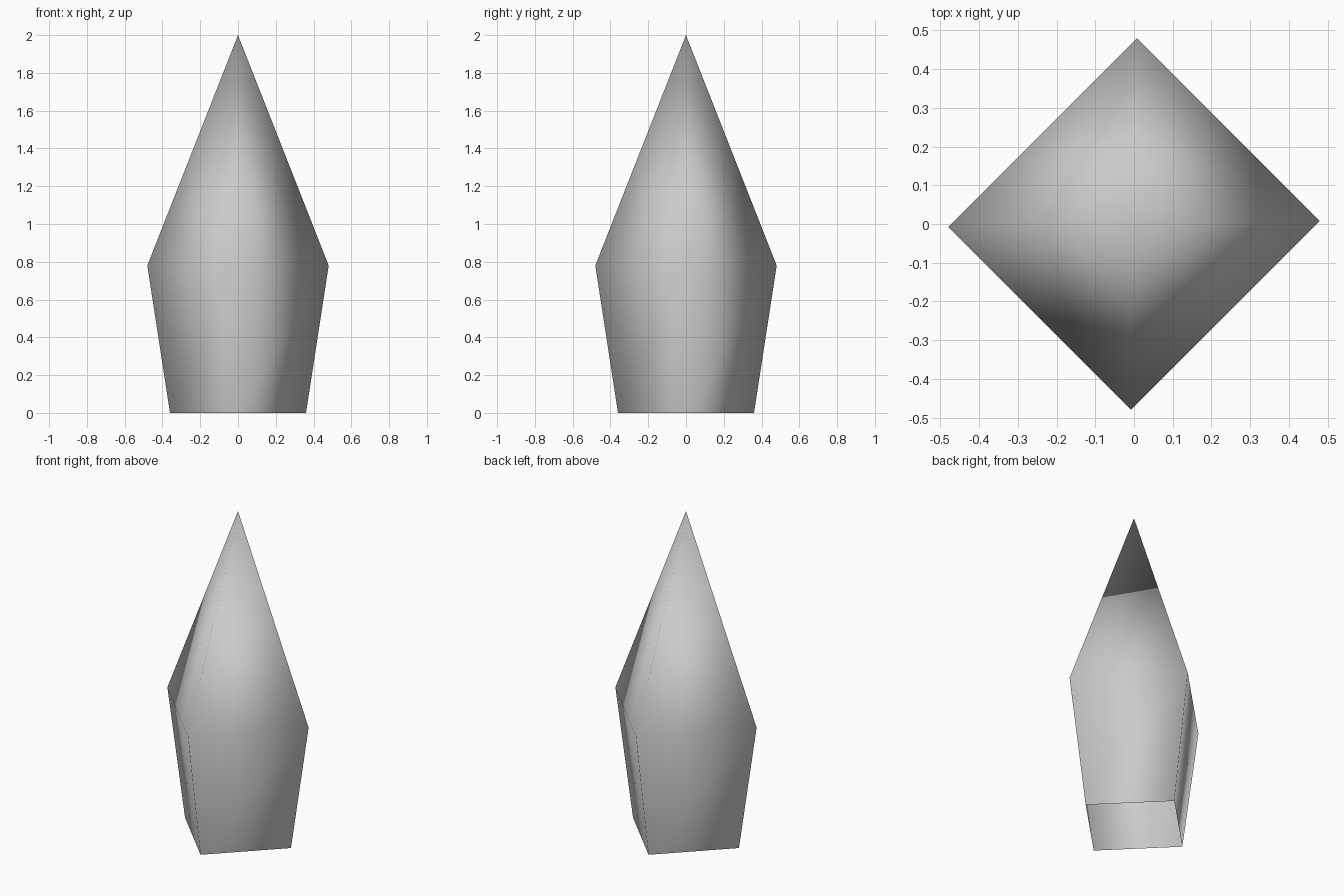
import bpy, bmesh, math
from mathutils import Matrix

cube = bpy.data.objects.get("Cube")
if cube:
    bpy.data.objects.remove(cube, do_unlink=True)

# Plain grey surface
grey = bpy.data.materials.new("plain_grey")
grey.use_nodes = True
colour = (0.6, 0.6, 0.6, 1)
grey.diffuse_color = colour
grey.node_tree.nodes["Principled BSDF"].inputs["Base Color"].default_value = colour

HALF_X, HALF_Y = 0.345, 0.334          # half widths at the shoulder
SHOULDER_Z, TIP_Z, FOOT_SCALE = 0.78, 2.0, 0.75

bm = bmesh.new()


def ring(scale, z):
    """Four corners of a level rectangle."""
    return [bm.verts.new((sx * HALF_X * scale, sy * HALF_Y * scale, z))
            for sx, sy in ((1, 1), (-1, 1), (-1, -1), (1, -1))]


# Four-sided spike: open foot, wide shoulder, single tip
foot = ring(FOOT_SCALE, 0)
shoulder = ring(1, SHOULDER_Z)
tip = bm.verts.new((0, 0, TIP_Z))
for i in range(4):
    j = (i + 1) % 4
    bm.faces.new((foot[i], foot[j], shoulder[j], shoulder[i]))
    bm.faces.new((shoulder[i], shoulder[j], tip))

# Turn the corners onto the axes and shade smooth across every edge
bm.transform(Matrix.Rotation(math.radians(45), 4, "Z"))
for face in bm.faces:
    face.smooth = True

mesh = bpy.data.meshes.new("spike")
bm.to_mesh(mesh)
bm.free()
mesh.materials.append(grey)
spike = bpy.data.objects.new("spike", mesh)
bpy.context.collection.objects.link(spike)
